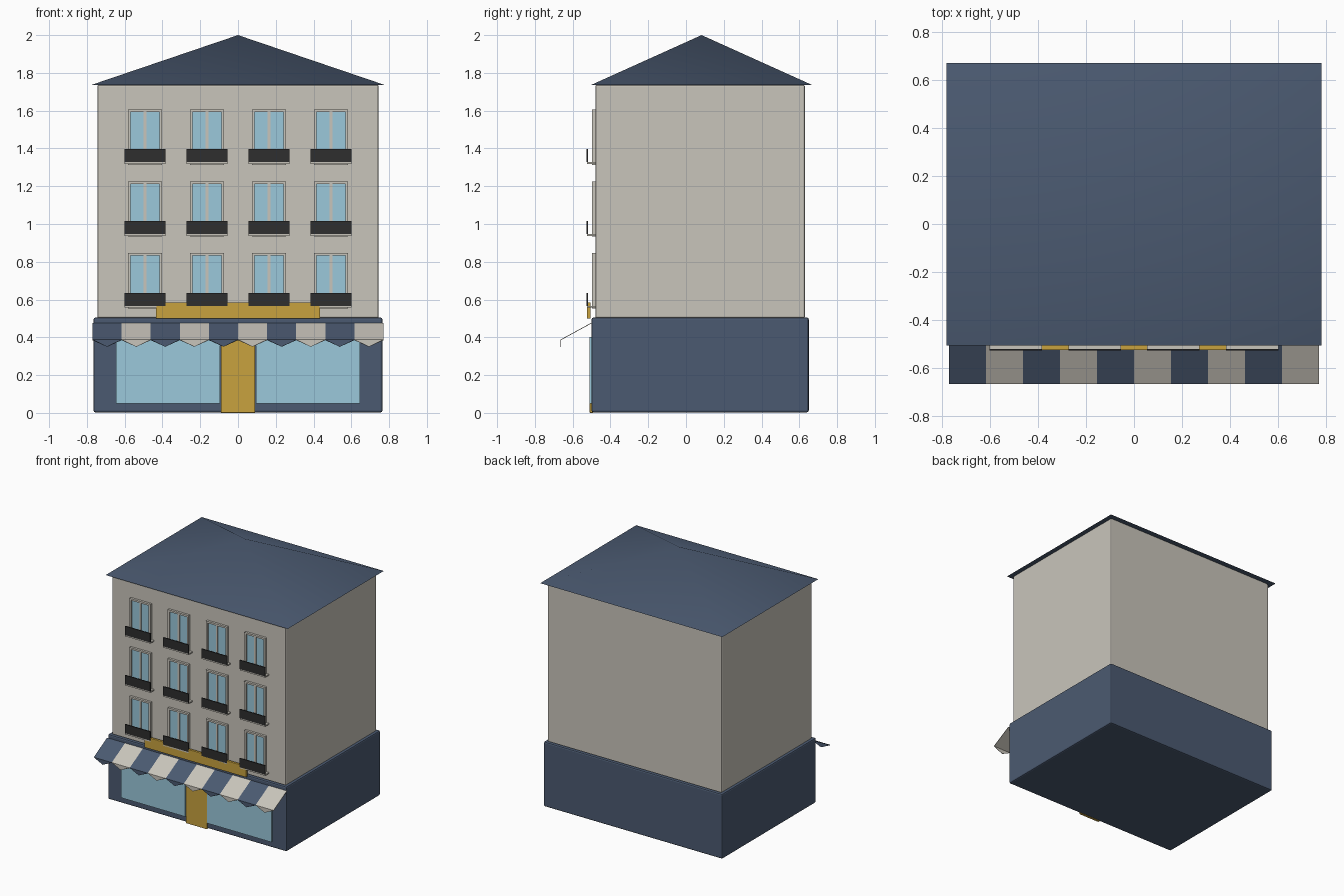
import bpy
import bmesh

if "Cube" in bpy.data.objects:
    bpy.data.objects.remove(bpy.data.objects["Cube"], do_unlink=True)


def material(name, rgb):
    """Flat material from 0-255 display values."""
    linear = [((c / 255 + 0.055) / 1.055) ** 2.4 for c in rgb] + [1.0]
    mat = bpy.data.materials.new(name)
    mat.use_nodes = True
    mat.diffuse_color = linear
    shader = mat.node_tree.nodes["Principled BSDF"]
    shader.inputs["Base Color"].default_value = linear
    shader.inputs["Roughness"].default_value = 0.8
    return mat


CREAM = material("cream plaster", (201, 197, 187))
NAVY = material("slate blue", (75, 90, 113))
GLASS = material("pale blue glass", (155, 200, 219))
GOLD = material("gold", (200, 162, 62))
BLACK = material("black iron", (46, 46, 46))


def finish(name, bm, *mats):
    mesh = bpy.data.meshes.new(name)
    bmesh.ops.recalc_face_normals(bm, faces=bm.faces)
    bm.to_mesh(mesh)
    bm.free()
    for mat in mats:
        mesh.materials.append(mat)
    obj = bpy.data.objects.new(name, mesh)
    bpy.context.collection.objects.link(obj)
    return obj


def add_box(bm, x, y, z):
    """Box from (min, max) pairs."""
    corners = bmesh.ops.create_cube(bm, size=1)["verts"]
    for v in corners:
        v.co = [lo if c < 0 else hi for c, (lo, hi) in zip(v.co, (x, y, z))]


def box(name, x, y, z, mat, bevel=0):
    bm = bmesh.new()
    add_box(bm, x, y, z)
    obj = finish(name, bm, mat)
    if bevel:
        mod = obj.modifiers.new("soft edges", "BEVEL")
        mod.width = bevel
        mod.segments = 2
    return obj


# Main masses
box("ground_floor", (-0.765, 0.765), (-0.5, 0.65), (0.003, 0.505), NAVY, 0.01)
box("upper_floors", (-0.745, 0.745), (-0.48, 0.63), (0.5, 1.737), CREAM, 0.01)

# Hipped roof with one peak
bm = bmesh.new()
base = [bm.verts.new((x, y, 1.735)) for x, y in
        ((-0.78, -0.505), (0.78, -0.505), (0.78, 0.67), (-0.78, 0.67))]
peak = bm.verts.new((0, 0.0825, 2))
for i in range(4):
    bm.faces.new((base[i], base[(i + 1) % 4], peak)).smooth = True
bm.faces.new(base)
for e in bm.edges:
    e.smooth = peak in e.verts
finish("roof", bm, NAVY)

# Shop front
for side, x in (("right", (-0.645, -0.095)), ("left", (0.095, 0.645))):
    box(side + "_shop_window", x, (-0.512, -0.49), (0.05, 0.402), GLASS)
box("door", (-0.09, 0.09), (-0.51, -0.49), (0, 0.402), GOLD, 0.003)
box("sign_board", (-0.435, 0.435), (-0.525, -0.505), (0.5, 0.585), GOLD, 0.003)

# Striped awning with a pointed valance
bm = bmesh.new()
stripes, width = 10, 0.154
for i in range(stripes):
    x0 = (i - stripes / 2) * width
    x1 = x0 + width
    a, b = bm.verts.new((x0, -0.502, 0.477)), bm.verts.new((x1, -0.502, 0.477))
    c, d = bm.verts.new((x1, -0.665, 0.388)), bm.verts.new((x0, -0.665, 0.388))
    point = bm.verts.new(((x0 + x1) / 2, -0.665, 0.35))
    for face in (bm.faces.new((a, d, c, b)), bm.faces.new((d, point, c))):
        face.material_index = i % 2
bmesh.ops.remove_doubles(bm, verts=bm.verts, dist=0.0001)
awning = finish("awning", bm, NAVY, CREAM)
awning.modifiers.new("cloth", "SOLIDIFY").thickness = 0.004

# Windows with balconies
for floor in range(3):
    for column in range(4):
        x = (column - 1.5) * 0.328
        z = 0.553 + floor * 0.38
        top = z + 0.293
        tag = f"_{floor + 1}_{column + 1}"
        bm = bmesh.new()
        for s in (-1, 1):
            jamb = sorted((x + s * 0.09, x + s * 0.076))
            add_box(bm, jamb, (-0.498, -0.475), (z, top))
        for lo, hi in ((z, z + 0.014), (top - 0.014, top)):
            add_box(bm, (x - 0.076, x + 0.076), (-0.498, -0.475), (lo, hi))
        add_box(bm, (x - 0.007, x + 0.007), (-0.494, -0.475), (z + 0.014, top - 0.014))
        finish("window_frame" + tag, bm, CREAM)
        box("window_glass" + tag, (x - 0.076, x + 0.076), (-0.487, -0.475),
            (z + 0.014, top - 0.014), GLASS)
        box("balcony_slab" + tag, (x - 0.109, x + 0.109), (-0.525, -0.475),
            (z + 0.004, z + 0.014), CREAM)
        box("balcony_railing" + tag, (x - 0.109, x + 0.109), (-0.527, -0.519),
            (z + 0.014, z + 0.083), BLACK)
